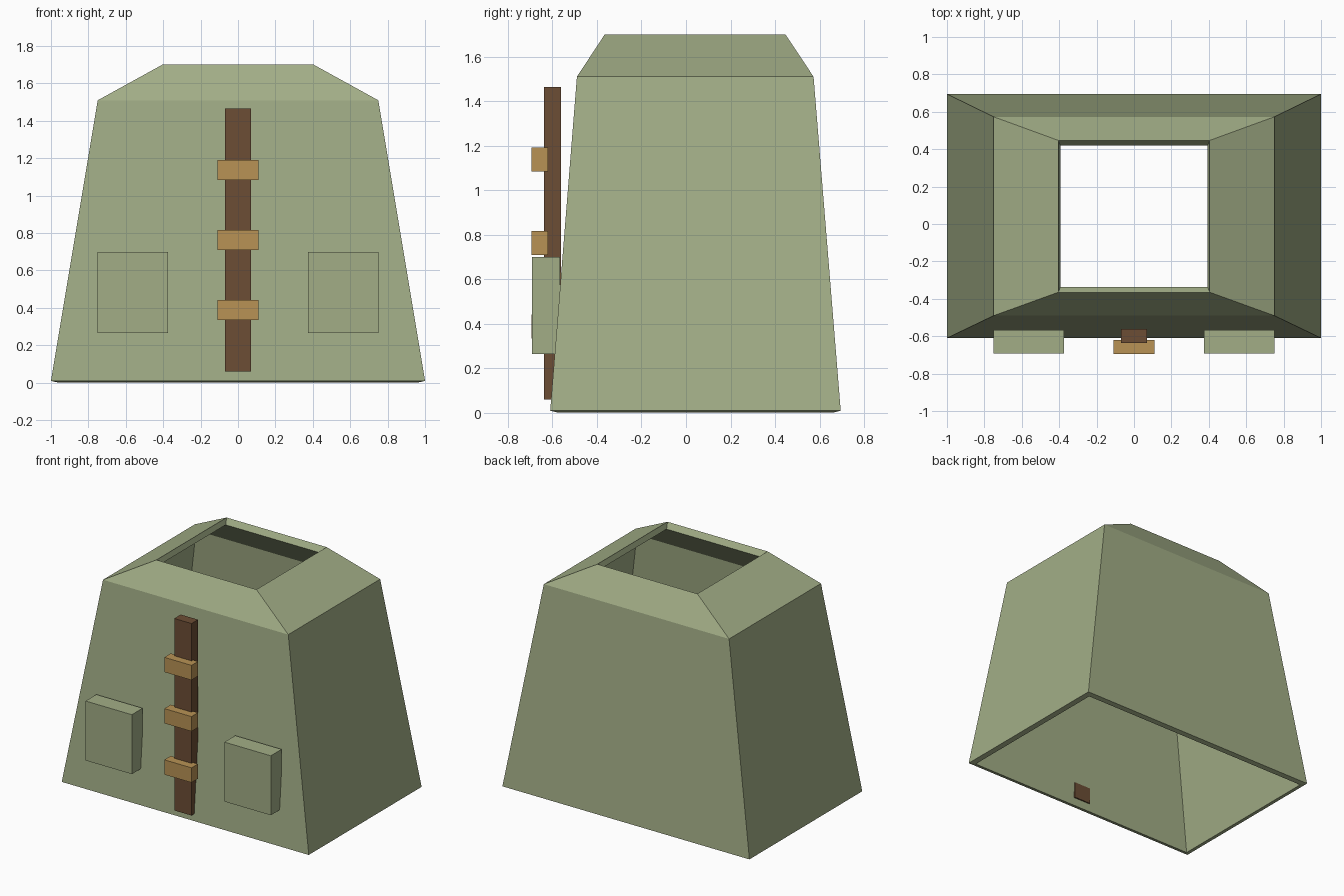
import bpy, bmesh

if "Cube" in bpy.data.objects:
    bpy.data.objects.remove(bpy.data.objects["Cube"])


def material(name, color):
    m = bpy.data.materials.new(name)
    m.diffuse_color = (*color, 1)
    m.use_nodes = True
    m.node_tree.nodes["Principled BSDF"].inputs["Base Color"].default_value = m.diffuse_color
    return m


OLIVE = material("olive_cloth", (0.36, 0.42, 0.24))
BROWN = material("dark_brown", (0.15, 0.075, 0.035))
TAN = material("tan", (0.48, 0.29, 0.09))


def finish(name, bm, mat):
    mesh = bpy.data.meshes.new(name)
    bm.to_mesh(mesh)
    bm.free()
    mesh.materials.append(mat)
    obj = bpy.data.objects.new(name, mesh)
    bpy.context.collection.objects.link(obj)
    return obj


def box(name, x, y, z, mat):
    bm = bmesh.new()
    bmesh.ops.create_cube(bm, size=1)
    lo, hi = zip(x, y, z)
    for v in bm.verts:
        v.co = [a + (c + 0.5) * (b - a) for a, b, c in zip(lo, hi, v.co)]
    return finish(name, bm, mat)


# Coat body: open tapered shell with sloping shoulders (half width, front y, back y, z)
sections = [(1.0, -0.61, 0.695, 0.01), (0.75, -0.49, 0.573, 1.51), (0.405, -0.365, 0.447, 1.70)]
bm = bmesh.new()
rings = [[bm.verts.new(p) for p in ((-w, f, z), (w, f, z), (w, b, z), (-w, b, z))]
         for w, f, b, z in sections]
for low, high in zip(rings, rings[1:]):
    for i in range(4):
        j = (i + 1) % 4
        bm.faces.new((low[i], low[j], high[j], high[i]))
bm.normal_update()
coat = finish("coat_body", bm, OLIVE)
solid = coat.modifiers.new("cloth_thickness", "SOLIDIFY")
solid.thickness = 0.05
solid.offset = -1

# Front closing strip
box("front_strip", (-0.07, 0.07), (-0.637, -0.562), (0.06, 1.465), BROWN)

# Toggles
for i in range(3):
    z = 0.388 + 0.375 * i
    box(f"toggle_{i + 1}", (-0.11, 0.11), (-0.695, -0.62), (z - 0.054, z + 0.054), TAN)

# Pockets
for side, x in (("left", (-0.75, -0.375)), ("right", (0.375, 0.75))):
    box(f"{side}_pocket", x, (-0.692, -0.567), (0.265, 0.70), OLIVE)
